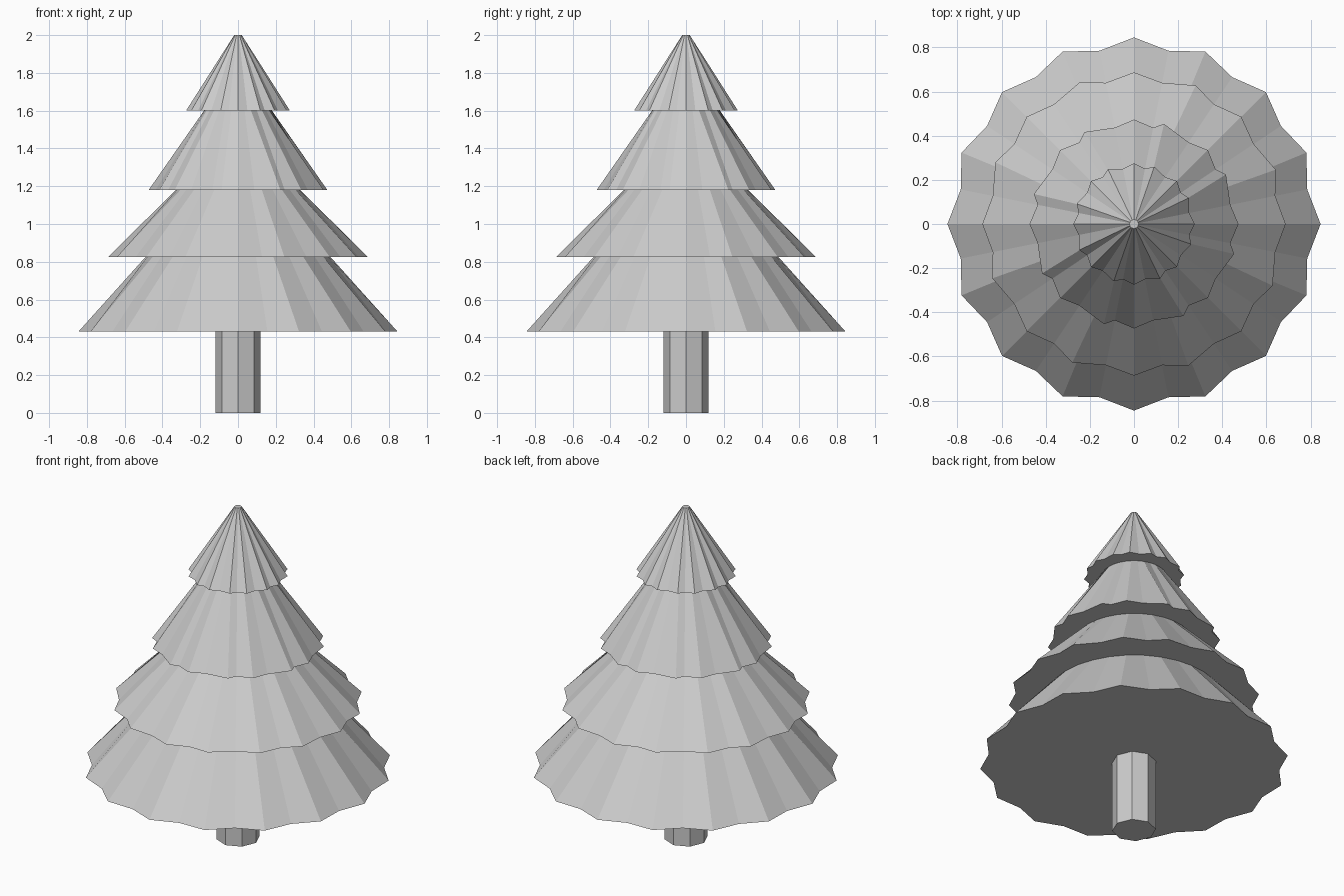
import bpy, bmesh
from math import cos, sin, radians

if "Cube" in bpy.data.objects:
    bpy.data.objects.remove(bpy.data.objects["Cube"])

POINTS = 16  # branch tips around each tier


def ring(bm, z, tip_r, valley_r, twist=0):
    """Star ring of alternating tips and valleys; every second tip is twisted."""
    verts = []
    for i in range(POINTS * 2):
        angle = i * 180 / POINTS + (twist if i % 4 == 2 else 0)
        r = valley_r if i % 2 else tip_r
        a = radians(angle)
        verts.append(bm.verts.new((r * cos(a), r * sin(a), z)))
    return verts


def bridge(bm, upper, lower):
    n = len(upper)
    for i in range(n):
        j = (i + 1) % n
        bm.faces.new((upper[i], lower[i], lower[j], upper[j]))


# Foliage: four pleated skirts, (top z, top radius, bottom z, tip, valley, twist)
tiers = [
    (2.00, 0.02, 1.60, 0.275, 0.255, 3.0),
    (1.60, 0.18, 1.18, 0.473, 0.445, 5.8),
    (1.18, 0.33, 0.825, 0.687, 0.652, -1.5),
    (0.825, 0.49, 0.43, 0.845, 0.80, 0.0),
]
bm = bmesh.new()
previous = None
for top_z, top_r, low_z, tip, valley, twist in tiers:
    upper = ring(bm, top_z, top_r, top_r)
    lower = ring(bm, low_z, tip, valley, twist)
    if previous:
        bridge(bm, previous, upper)  # flat underside of the tier above
    else:
        bm.faces.new(upper)
    bridge(bm, upper, lower)
    previous = lower
bm.faces.new(previous)
bmesh.ops.recalc_face_normals(bm, faces=bm.faces)
mesh = bpy.data.meshes.new("foliage")
bm.to_mesh(mesh)
bm.free()
bpy.context.collection.objects.link(bpy.data.objects.new("foliage", mesh))

# Trunk: octagonal post with vertices on the axes
bpy.ops.mesh.primitive_cylinder_add(vertices=8, radius=0.12, depth=0.43,
                                    location=(0, 0, 0.215))
bpy.context.object.name = "trunk"
